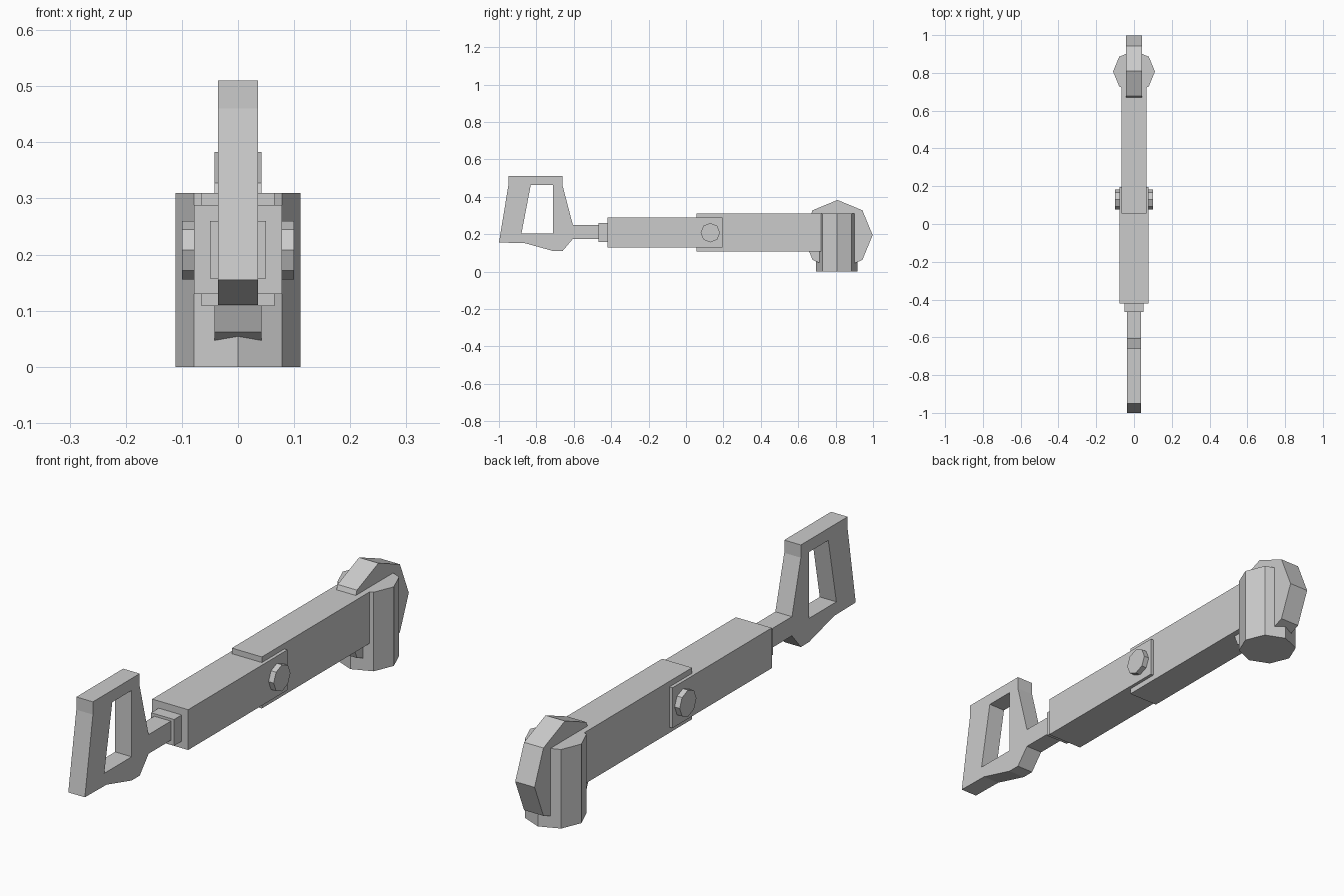
import bpy, bmesh
from math import cos, sin, pi
from mathutils import Vector

if "Cube" in bpy.data.objects:
    bpy.data.objects.remove(bpy.data.objects["Cube"])


def make_object(name, bm):
    bmesh.ops.recalc_face_normals(bm, faces=bm.faces)
    mesh = bpy.data.meshes.new(name)
    bm.to_mesh(mesh)
    bm.free()
    obj = bpy.data.objects.new(name, mesh)
    bpy.context.collection.objects.link(obj)
    return obj


def prism(name, points, direction):
    """Extrude a closed outline of 3D points along a direction."""
    bm = bmesh.new()
    face = bm.faces.new([bm.verts.new(p) for p in points])
    result = bmesh.ops.extrude_face_region(bm, geom=[face], use_keep_orig=True)
    moved = [g for g in result["geom"] if isinstance(g, bmesh.types.BMVert)]
    bmesh.ops.translate(bm, verts=moved, vec=Vector(direction))
    return make_object(name, bm)


def side_prism(name, outline, x0, x1):
    return prism(name, [(x0, y, z) for y, z in outline], (x1 - x0, 0, 0))


def box(name, half_x, y0, y1, z0, z1):
    return side_prism(name, [(y0, z0), (y1, z0), (y1, z1), (y0, z1)], -half_x, half_x)


def octagon(cx, cy, r):
    return [(cx + r * cos(i * pi / 4), cy + r * sin(i * pi / 4)) for i in range(8)]


# D-shaped handle: outer and inner loops joined into a frame
outer = [(-1, .155), (-.95, .46), (-.95, .51), (-.66, .51), (-.66, .46),
         (-.605, .25), (-.605, .175), (-.66, .11), (-.71, .11), (-.865, .153)]
inner = [(-.88, .203), (-.83, .463), (-.71, .463), (-.71, .203)]
bm = bmesh.new()
loops = []
for outline in (outer, inner):
    verts = [bm.verts.new((-.036, y, z)) for y, z in outline]
    loops += [bm.edges.new((verts[i], verts[i - 1])) for i in range(len(verts))]
bmesh.ops.triangle_fill(bm, edges=loops, use_beauty=True)
result = bmesh.ops.extrude_face_region(bm, geom=bm.faces[:], use_keep_orig=True)
bmesh.ops.translate(bm, vec=(.072, 0, 0),
                    verts=[g for g in result["geom"] if isinstance(g, bmesh.types.BMVert)])
bmesh.ops.dissolve_limit(bm, angle_limit=.01, verts=bm.verts[:], edges=bm.edges[:])
make_object("handle", bm)

# Neck, collar and shaft
box("handle_neck", .036, -.61, -.46, .175, .25)
box("shaft_collar", .05, -.467, -.42, .157, .26)
box("rear_shaft", .078, -.42, .195, .13, .288)
box("front_arm", .065, .055, .76, .108, .31)

# Pivot bolt through the joint
side_prism("pivot_bolt", octagon(.13, .208, .052), -.1, .1)

# Head: upright eight-sided post crossed by an eight-sided disc
prism("head_post", [(x, y, 0) for x, y in octagon(0, .807, .111)], (0, 0, .31))
side_prism("head_disc", octagon(.81, .195, .188), -.042, .042)
